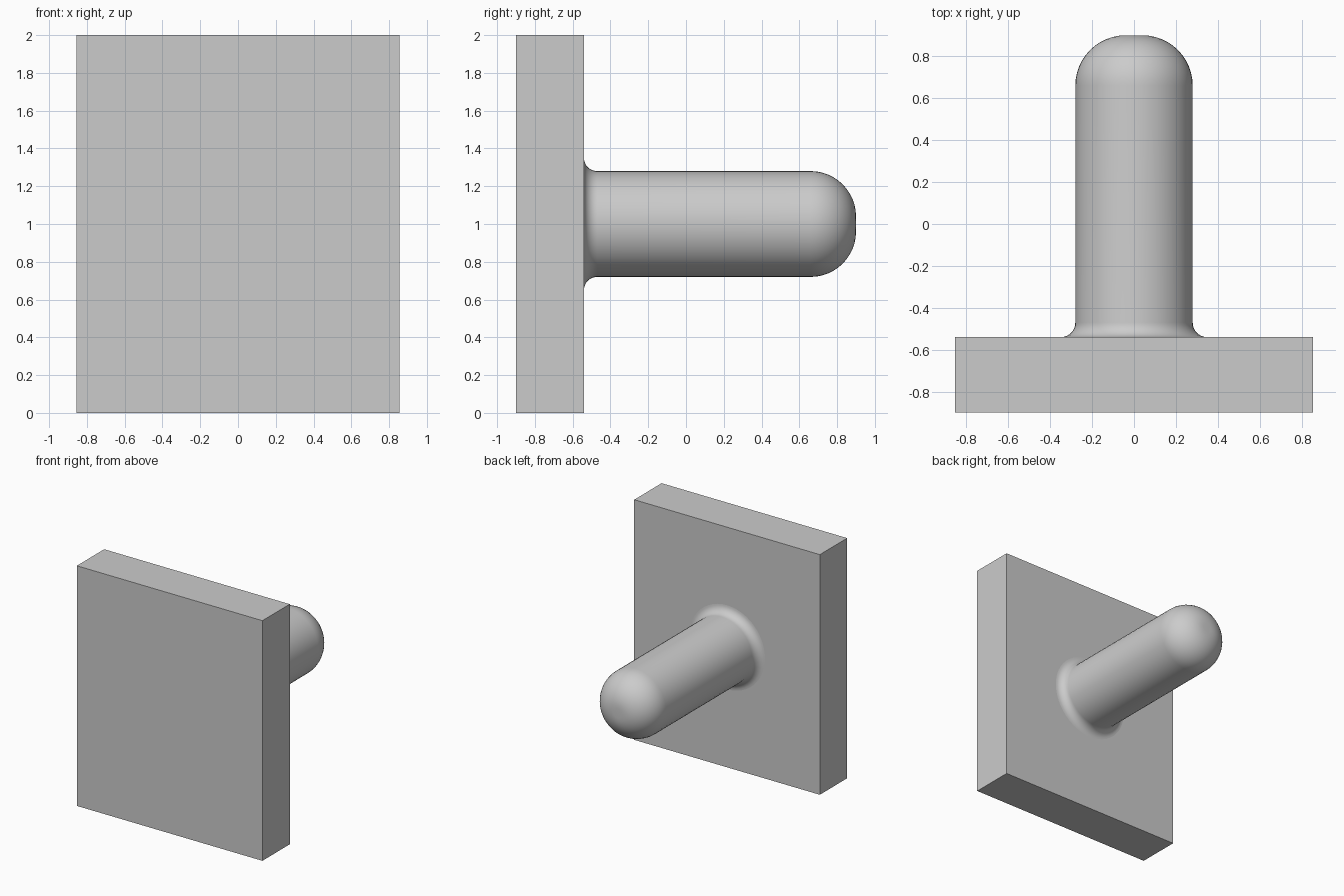
import bpy, bmesh
from math import pi, sin, cos, radians
from mathutils import Vector

cube = bpy.data.objects.get("Cube")
if cube:
    bpy.data.objects.remove(cube, do_unlink=True)

# Plain grey
grey = bpy.data.materials.new("grey")
grey.use_nodes = True
colour = (0.6, 0.6, 0.6, 1)
grey.diffuse_color = colour
grey.node_tree.nodes["Principled BSDF"].inputs["Base Color"].default_value = colour

PLATE_FRONT, PLATE_BACK, TIP = -0.9, -0.54, 0.9
PEG_RADIUS, FILLET, ROUND = 0.28, 0.07, 0.24
CENTRE_Z = 1.0


def arc(radius, y, size, start, end, steps):
    """Points (distance from axis, y) along an arc."""
    angles = [start + (end - start) * i / steps for i in range(steps + 1)]
    return [(radius + size * cos(a), y + size * sin(a)) for a in angles]


def add_object(name, bm):
    bmesh.ops.recalc_face_normals(bm, faces=bm.faces)
    mesh = bpy.data.meshes.new(name)
    bm.to_mesh(mesh)
    bm.free()
    mesh.materials.append(grey)
    obj = bpy.data.objects.new(name, mesh)
    bpy.context.collection.objects.link(obj)
    return obj


# Square-edged plate
bm = bmesh.new()
bmesh.ops.create_cube(bm, size=1)
bmesh.ops.scale(bm, vec=(1.71, PLATE_BACK - PLATE_FRONT, 2), verts=bm.verts)
bmesh.ops.translate(bm, vec=(0, (PLATE_FRONT + PLATE_BACK) / 2, CENTRE_Z), verts=bm.verts)
add_object("plate", bm)

# Peg: flared foot, straight shaft and rounded tip, turned about the y axis
profile = arc(PEG_RADIUS + FILLET, PLATE_BACK + FILLET, FILLET, 1.5 * pi, pi, 8)
profile += arc(PEG_RADIUS - ROUND, TIP - ROUND, ROUND, 0, pi / 2, 12)
profile.append((0, TIP))
bm = bmesh.new()
verts = [bm.verts.new((r, y, CENTRE_Z)) for r, y in profile]
edges = [bm.edges.new(pair) for pair in zip(verts, verts[1:])]
bmesh.ops.spin(bm, geom=verts + edges, cent=Vector((0, 0, CENTRE_Z)),
               axis=(0, 1, 0), angle=2 * pi, steps=48)
bmesh.ops.remove_doubles(bm, verts=bm.verts, dist=0.0001)
peg = add_object("peg", bm)
bpy.context.view_layer.objects.active = peg
peg.select_set(True)
bpy.ops.object.shade_smooth_by_angle(angle=radians(30))
